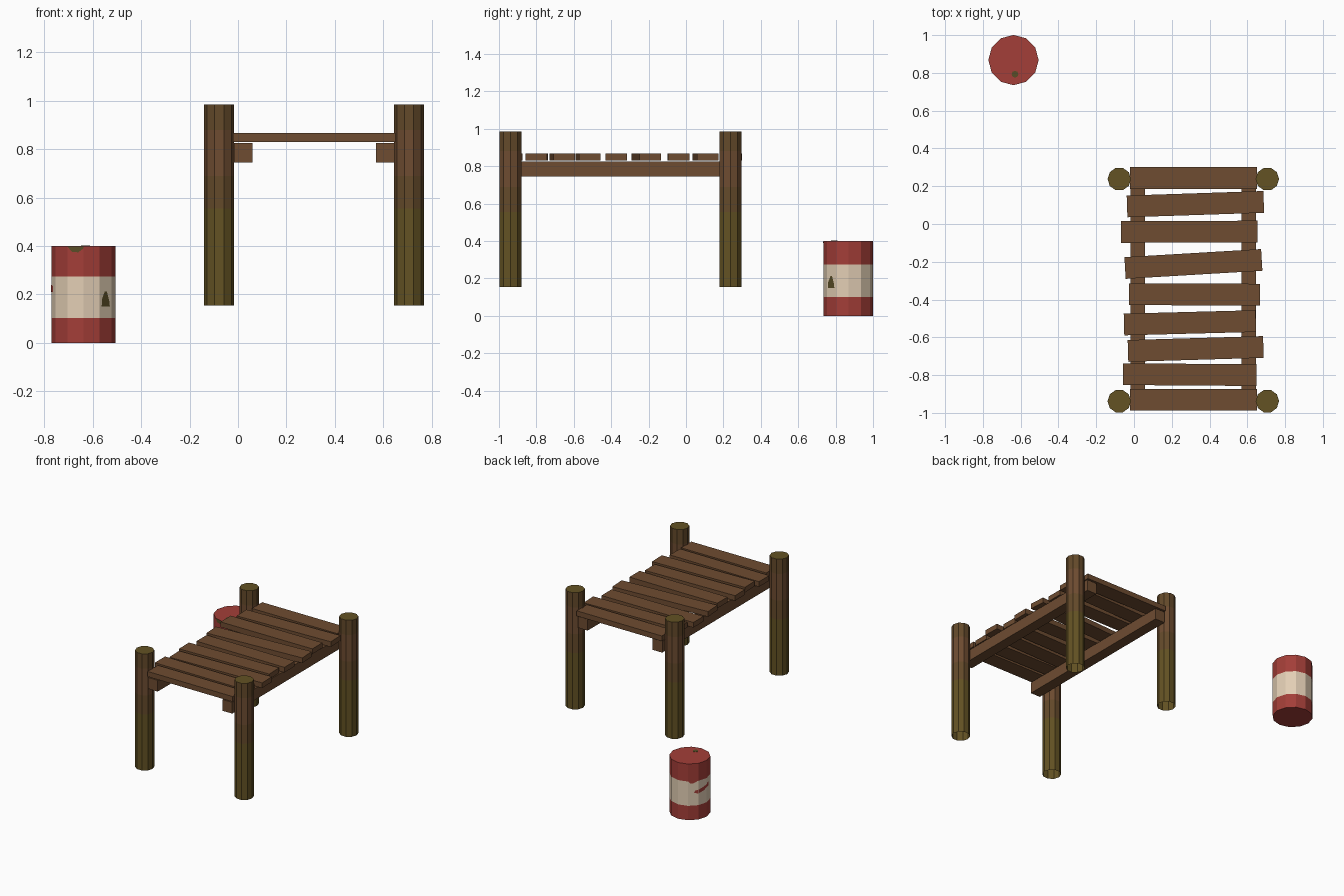
import bpy, bmesh, math

if "Cube" in bpy.data.objects:
    bpy.data.objects.remove(bpy.data.objects["Cube"])


def material(name, rgb):
    m = bpy.data.materials.new(name)
    lin = [((c / 255 + 0.055) / 1.055) ** 2.4 for c in rgb]
    m.diffuse_color = (*lin, 1)
    m.use_nodes = True
    m.node_tree.nodes["Principled BSDF"].inputs["Base Color"].default_value = m.diffuse_color
    return m


wood = material("brown wood", (110, 76, 49))
mossy = material("mossy wood", (99, 82, 35))
damp = material("damp wood", (100, 74, 42))
red = material("red paint", (163, 62, 56))
cream = material("cream paint", (226, 206, 180))
rust = material("olive rust", (88, 76, 38))


def finish(name, bm, mats):
    me = bpy.data.meshes.new(name)
    bm.to_mesh(me)
    bm.free()
    for m in mats:
        me.materials.append(m)
    ob = bpy.data.objects.new(name, me)
    bpy.context.collection.objects.link(ob)
    return ob


def banded_cylinder(name, x, y, r, sides, heights, mats, turn=0.0, open_bottom=False):
    """Prism with one material per height band; the cap takes the last material."""
    bm = bmesh.new()
    rings = []
    for z in heights:
        rings.append([bm.verts.new((x + r * math.cos(turn + 2 * math.pi * i / sides),
                                    y + r * math.sin(turn + 2 * math.pi * i / sides), z))
                      for i in range(sides)])
    for b in range(len(heights) - 1):
        for i in range(sides):
            j = (i + 1) % sides
            f = bm.faces.new((rings[b][i], rings[b][j], rings[b + 1][j], rings[b + 1][i]))
            f.material_index = b
    bm.faces.new(rings[-1]).material_index = len(mats) - 1
    if not open_bottom:
        bm.faces.new(rings[0][::-1])
    return finish(name, bm, mats)


def box(name, centre, size, mat, angle=0.0):
    bm = bmesh.new()
    bmesh.ops.create_cube(bm, size=1)
    bmesh.ops.scale(bm, vec=size, verts=bm.verts)
    ob = finish(name, bm, [mat])
    ob.location = centre
    ob.rotation_euler.z = angle
    return ob


# Corner posts
for px, side in ((-0.078, "left"), (0.706, "right")):
    for py, end in ((-0.938, "front"), (0.238, "back")):
        banded_cylinder(f"{end}_{side}_post", px, py, 0.062, 10,
                        (0.155, 0.555, 0.69, 0.88, 0.985, 0.9851),
                        [mossy, damp, wood, damp, mossy], open_bottom=True)

# Long beams under the deck
for bx, side in ((0.021, "left"), (0.608, "right")):
    box(f"{side}_beam", (bx, -0.348, 0.785), (0.077, 1.28, 0.08), wood)

# Deck planks: left x, right x, y at left end, y at right end
planks = [(-0.02, 0.65, 0.243, 0.243), (-0.037, 0.687, 0.093, 0.117),
          (-0.068, 0.653, -0.042, -0.04), (-0.048, 0.677, -0.233, -0.19),
          (-0.026, 0.667, -0.372, -0.374), (-0.053, 0.645, -0.532, -0.514),
          (-0.032, 0.685, -0.672, -0.651), (-0.058, 0.648, -0.795, -0.8),
          (-0.02, 0.65, -0.931, -0.931)]
for n, (x0, x1, y0, y1) in enumerate(planks):
    box(f"plank_{n + 1}", ((x0 + x1) / 2, (y0 + y1) / 2, 0.849),
        (x1 - x0, 0.115, 0.037), wood, math.atan2(y1 - y0, x1 - x0))

# Barrel
BX, BY, BR = -0.638, 0.868, 0.133
banded_cylinder("barrel", BX, BY, BR, 12, (0, 0.102, 0.275, 0.4), [red, cream, red])
banded_cylinder("barrel_bung", -0.63, 0.793, 0.018, 8, (0.396, 0.402), [rust])


def patch(name, degrees, outline, mat):
    """Flat worn patch lying just off one barrel side; outline is (sideways, z)."""
    a = math.radians(degrees)
    d = BR * math.cos(math.pi / 12) + 0.0015
    bm = bmesh.new()
    vs = [bm.verts.new((BX + d * math.cos(a) - u * math.sin(a),
                        BY + d * math.sin(a) + u * math.cos(a), z)) for u, z in outline]
    bm.faces.new(vs)
    return finish(name, bm, [mat])


# Rust spots and paint scratches
patch("rust_spot", -45, [(-0.024, 0.15), (0.024, 0.15), (0.02, 0.175), (0.006, 0.213),
                         (-0.006, 0.213), (-0.022, 0.18)], rust)
patch("rim_rust", -105, [(-0.034, 0.398), (-0.015, 0.376), (0.012, 0.374), (0.034, 0.39),
                         (0.034, 0.398)], rust)
patch("scratch_start", 135, [(0.004, 0.19), (0.034, 0.187), (0.034, 0.213), (0.012, 0.207)], red)
patch("scratch_middle", 165, [(-0.034, 0.187), (0.01, 0.195), (0.034, 0.212), (0.034, 0.232),
                              (0.0, 0.22), (-0.034, 0.213)], red)
patch("scratch_end", 195, [(-0.034, 0.212), (-0.005, 0.21), (0.0, 0.235), (-0.034, 0.24)], red)
patch("paint_drip", 135, [(-0.034, 0.277), (-0.02, 0.262), (0.0, 0.26), (0.02, 0.27),
                          (0.03, 0.277)], red)
